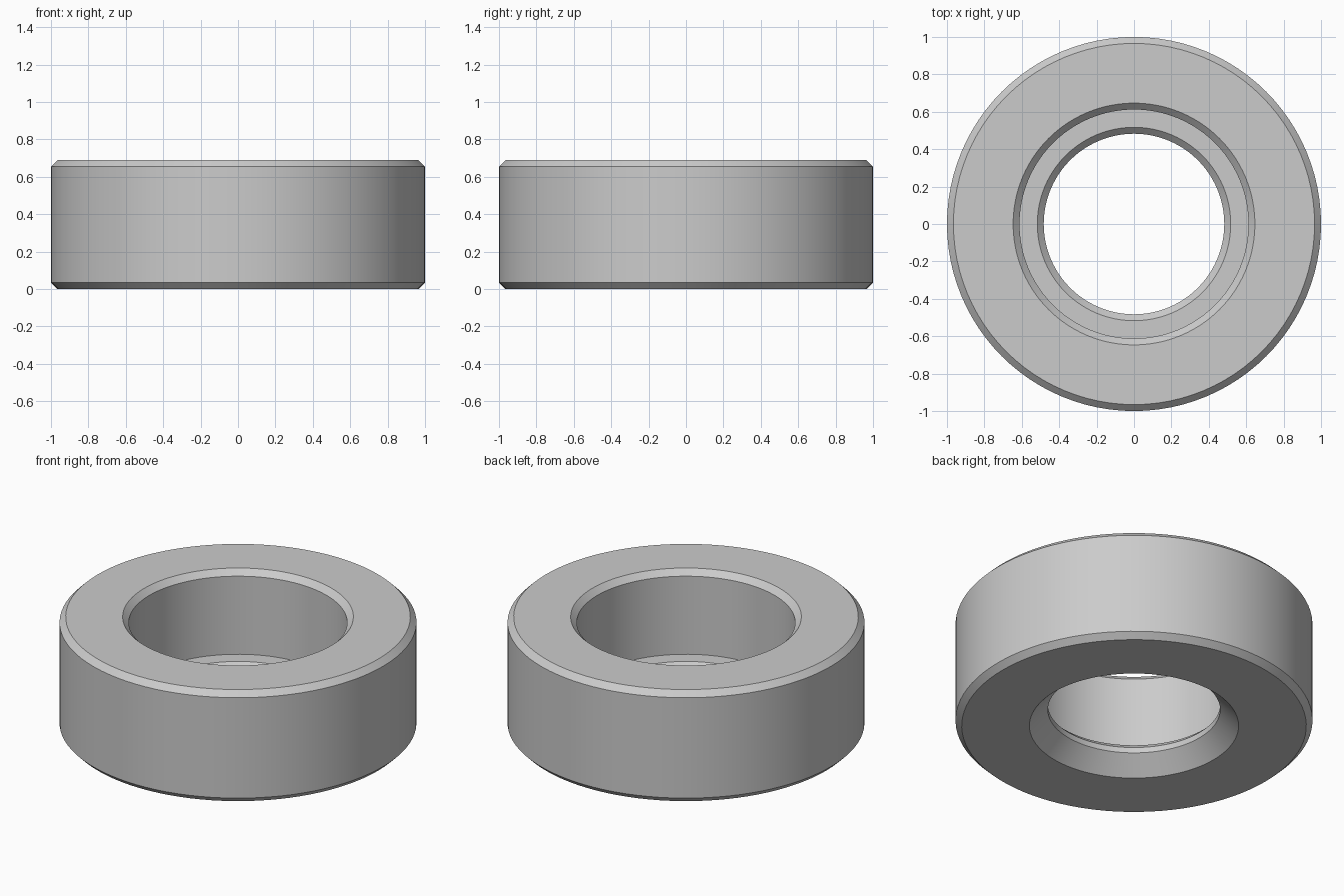
import bpy
import bmesh
from math import pi, radians
from mathutils import Vector

cube = bpy.data.objects.get("Cube")
if cube:
    bpy.data.objects.remove(cube, do_unlink=True)

R = 29            # outer radius in design units
UNIT = 1 / R
HEIGHT = 20
SEGMENTS = 96

# Single plain grey
grey = bpy.data.materials.new("light_grey")
grey.use_nodes = True
colour = (0.6, 0.6, 0.6, 1)
grey.diffuse_color = colour
grey.node_tree.nodes["Principled BSDF"].inputs["Base Color"].default_value = colour

# Cross-section (radius, height): counterbored ring with chamfered edges
profile = [
    (17, 0), (R - 1, 0), (R, 1),                    # underside and lower chamfer
    (R, HEIGHT - 1), (R - 1, HEIGHT),               # outer wall and upper chamfer
    (18.75, HEIGHT), (17.75, HEIGHT - 1),           # counterbore mouth
    (17.75, 5), (15, 5), (14, 4),                   # shelf and its chamfered lip
    (14, 3),                                        # narrow bore above the lower flare
]

# Revolve the closed section around z
bm = bmesh.new()
verts = [bm.verts.new(Vector((r, 0, z)) * UNIT) for r, z in profile]
edges = [bm.edges.new((v, verts[(i + 1) % len(verts)])) for i, v in enumerate(verts)]
bmesh.ops.spin(bm, geom=verts + edges, cent=(0, 0, 0), axis=(0, 0, 1),
               angle=2 * pi, steps=SEGMENTS, use_merge=True)
bmesh.ops.remove_doubles(bm, verts=bm.verts[:], dist=1e-5)
bmesh.ops.recalc_face_normals(bm, faces=bm.faces[:])

mesh = bpy.data.meshes.new("counterbored_ring")
bm.to_mesh(mesh)
bm.free()
mesh.materials.append(grey)
ring = bpy.data.objects.new("counterbored_ring", mesh)
bpy.context.collection.objects.link(ring)

# Smooth round walls, crisp chamfer edges
bpy.ops.object.select_all(action="DESELECT")
ring.select_set(True)
bpy.context.view_layer.objects.active = ring
bpy.ops.object.shade_smooth_by_angle(angle=radians(30))
